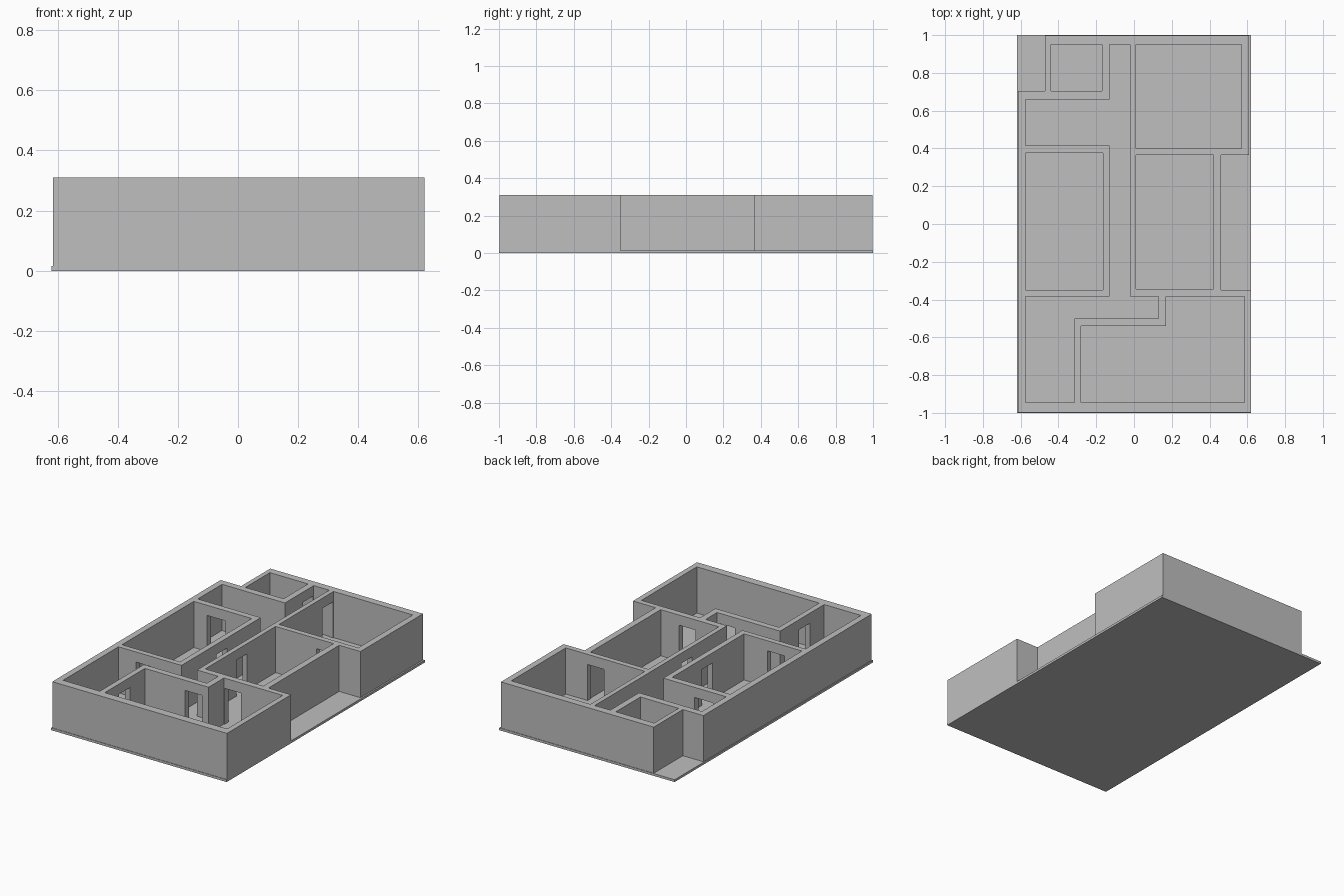
import bpy
import bmesh
from mathutils import Matrix, Vector

cube = bpy.data.objects.get("Cube")
if cube:
    bpy.data.objects.remove(cube, do_unlink=True)

SLAB_TOP, WALL_TOP, DOOR_TOP = 0.015, 0.31, 0.245

# Single plaster colour
plaster = bpy.data.materials.new("plaster grey")
plaster.use_nodes = True
grey = (0.52, 0.52, 0.52, 1)
plaster.diffuse_color = grey
plaster.node_tree.nodes["Principled BSDF"].inputs["Base Color"].default_value = grey


def rect(x0, x1, y0, y1):
    return [(x0, y0), (x1, y0), (x1, y1), (x0, y1)]


def add_box(bm, x0, x1, y0, y1, z0, z1):
    centre = Vector((x0 + x1, y0 + y1, z0 + z1)) / 2
    size = Matrix.Diagonal((x1 - x0, y1 - y0, z1 - z0, 1))
    bmesh.ops.create_cube(bm, size=1, matrix=Matrix.Translation(centre) @ size)


def add_object(name, mesh):
    obj = bpy.data.objects.new(name, mesh)
    bpy.context.collection.objects.link(obj)
    return obj


def boxes(name, box_list):
    bm = bmesh.new()
    for box in box_list:
        add_box(bm, *box)
    mesh = bpy.data.meshes.new(name)
    bm.to_mesh(mesh)
    bm.free()
    mesh.materials.append(plaster)
    return add_object(name, mesh)


def evaluated_mesh(obj):
    graph = bpy.context.evaluated_depsgraph_get()
    return bpy.data.meshes.new_from_object(obj.evaluated_get(graph))


# Floor slab
boxes("floor_slab", [(-0.62, 0.62, -1, 1, 0, SLAB_TOP)])

# Floor plan: outer outline, then the rooms as holes
outline = [(-0.615, -0.997), (0.62, -0.997), (0.62, -0.35), (0.46, -0.35),
           (0.46, 0.365), (0.61, 0.365), (0.61, 0.997), (-0.47, 0.997),
           (-0.47, 0.703), (-0.615, 0.703)]
hall = [(-0.13, 0.95), (-0.13, 0.66), (-0.575, 0.66), (-0.575, 0.415),
        (-0.13, 0.415), (-0.13, -0.385), (-0.575, -0.385), (-0.575, -0.945),
        (-0.315, -0.945), (-0.315, -0.5), (0.13, -0.5), (0.13, -0.385),
        (-0.02, -0.385), (-0.02, 0.95)]
front_room = [(-0.28, -0.945), (0.585, -0.945), (0.585, -0.385),
              (0.17, -0.385), (0.17, -0.54), (-0.28, -0.54)]
rooms = [hall, front_room,
         rect(-0.44, -0.17, 0.703, 0.95),
         rect(-0.575, -0.165, -0.35, 0.375),
         rect(0.01, 0.57, 0.40, 0.95),
         rect(0.01, 0.42, -0.345, 0.365)]

# Walls: filled plan extruded upward
plan = bpy.data.curves.new("wall_plan", "CURVE")
plan.dimensions = "2D"
plan.fill_mode = "BOTH"
plan.extrude = (WALL_TOP - SLAB_TOP) / 2
for points in [outline] + rooms:
    spline = plan.splines.new("POLY")
    spline.points.add(len(points) - 1)
    for p, (x, y) in zip(spline.points, points):
        p.co = (x, y, 0, 1)
    spline.use_cyclic_u = True
plan_obj = add_object("wall_plan", plan)
wall_mesh = evaluated_mesh(plan_obj)
bpy.data.objects.remove(plan_obj, do_unlink=True)

bm = bmesh.new()
bm.from_mesh(wall_mesh)
bmesh.ops.remove_doubles(bm, verts=bm.verts, dist=0.0005)
bmesh.ops.translate(bm, verts=bm.verts, vec=(0, 0, (WALL_TOP + SLAB_TOP) / 2))
bmesh.ops.recalc_face_normals(bm, faces=bm.faces)
for f in bm.faces:
    f.smooth = False
bm.to_mesh(wall_mesh)
bm.free()
wall_mesh.materials.clear()
wall_mesh.materials.append(plaster)
walls = add_object("walls", wall_mesh)

# Doorways: x and y spans of each opening, slightly deeper than its wall
doorways = [(-0.48, -0.35, 0.36, 0.43),
            (-0.45, -0.33, -0.40, -0.335),
            (0.30, 0.415, 0.35, 0.415),
            (0.175, 0.29, -0.40, -0.33),
            (0.005, 0.125, -0.555, -0.485),
            (-0.18, -0.115, -0.03, 0.075),
            (-0.035, 0.025, -0.03, 0.075),
            (-0.33, -0.265, -0.80, -0.69),
            (-0.035, 0.025, 0.84, 0.945),
            (-0.185, -0.115, 0.84, 0.945)]
cutter = boxes("doorway_cutter", [d + (-0.05, DOOR_TOP) for d in doorways])
cutter.hide_render = True

cut = walls.modifiers.new("doorways", "BOOLEAN")
cut.operation = "DIFFERENCE"
cut.solver = "EXACT"
cut.object = cutter
walls.data = evaluated_mesh(walls)
walls.modifiers.clear()
bpy.data.objects.remove(cutter, do_unlink=True)
